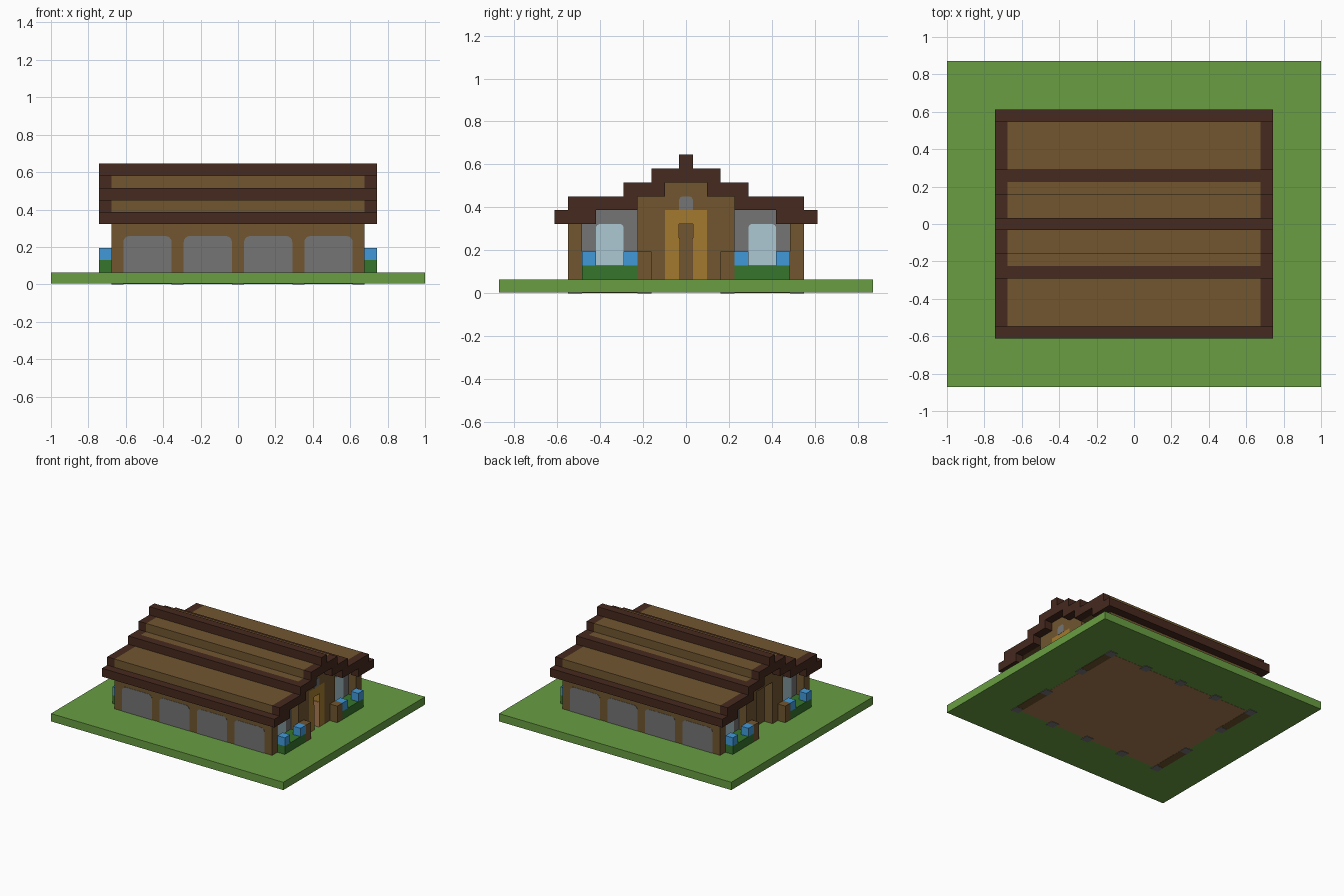
import bpy, bmesh, math

cube = bpy.data.objects.get("Cube")
if cube:
    bpy.data.objects.remove(cube, do_unlink=True)

U = 2 / 31  # size of one building block


def material(name, rgb):
    lin = [(c / 255 / 12.92) if c < 11 else ((c / 255 + 0.055) / 1.055) ** 2.4 for c in rgb]
    m = bpy.data.materials.new(name)
    m.diffuse_color = (*lin, 1)
    m.use_nodes = True
    bsdf = next(n for n in m.node_tree.nodes if n.type == 'BSDF_PRINCIPLED')
    bsdf.inputs["Base Color"].default_value = (*lin, 1)
    bsdf.inputs["Roughness"].default_value = 0.9
    return m


GRASS = material("grass green", (104, 158, 66))
WOOD = material("wood brown", (113, 86, 48))
TRIM = material("dark brown", (70, 41, 30))
STONE = material("stone grey", (117, 117, 117))
GLASS = material("pale glass", (172, 201, 210))
LEAF = material("leaf green", (53, 117, 43))
FLOWER = material("flower blue", (65, 154, 218))
GOLD = material("golden wood", (164, 122, 47))
TAN = material("tan wood", (170, 124, 82))


def finish(name, bm, mat):
    bmesh.ops.recalc_face_normals(bm, faces=bm.faces)
    mesh = bpy.data.meshes.new(name)
    bm.to_mesh(mesh)
    bm.free()
    mesh.materials.append(mat)
    obj = bpy.data.objects.new(name, mesh)
    bpy.context.collection.objects.link(obj)


def box(name, mat, xs, ys, zs):
    """Block spanning three ranges given in block units."""
    bm = bmesh.new()
    bmesh.ops.create_cube(bm, size=1)
    for v in bm.verts:
        for i, r in enumerate((xs, ys, zs)):
            v.co[i] = (sum(r) / 2 + v.co[i] * (r[1] - r[0])) * U
    finish(name, bm, mat)


def span(side, a, b):
    """Range a..b, mirrored when side is negative."""
    return tuple(sorted((side * a, side * b)))


def panel(name, mat, axis, plane, us, zs, radius):
    """Thin plate with rounded top corners, facing along the given axis."""
    pts = [(us[0], zs[0]), (us[1], zs[0])]
    for cx, start in ((us[1] - radius, 0), (us[0] + radius, 90)):
        for step in range(5):
            a = math.radians(start + step * 22.5)
            pts.append((cx + radius * math.cos(a), zs[1] - radius + radius * math.sin(a)))
    bm = bmesh.new()
    half = 0.03
    loops = []
    for d in (plane - half, plane + half):
        loops.append([bm.verts.new([c * U for c in ((d, u, z) if axis == 0 else (u, d, z))])
                      for u, z in pts])
    for ring in loops:
        bm.faces.new(ring)
    for i in range(len(pts)):
        j = (i + 1) % len(pts)
        bm.faces.new((loops[0][i], loops[0][j], loops[1][j], loops[1][i]))
    finish(name, bm, mat)


# Lawn and the floor showing beneath it
box("lawn", GRASS, (-15.5, 15.5), (-13.5, 13.5), (0.06, 1))
box("floor", TAN, (-10, 10), (-8, 8), (0.04, 0.9))

# Main body
box("walls", WOOD, (-9.4, 9.4), (-8.5, 8.5), (0.9, 6))

# Stepped roof boards, whose ends also form the gable
for i, half_width in enumerate((8.5, 3.5, 2.5)):
    box(f"roof_boards_{i}", WOOD, (-10.5, 10.5), (-half_width, half_width), (6 + i, 7 + i))
box("roof_ridge", TRIM, (-11.5, 11.5), (-0.5, 0.5), (9, 10))

for sy in (-1, 1):
    # Long roof beams
    box("eave_beam", TRIM, (-11.5, 11.5), span(sy, 8.5, 9.5), (5, 6))
    box("middle_beam", TRIM, (-11.5, 11.5), span(sy, 3.5, 4.5), (7, 8))
    # Panels along the long walls
    for left in (-9.5, -4.5, 0.5, 5.5):
        panel("wall_panel", STONE, 1, sy * 8.5, (left, left + 4), (1, 4), 0.5)
    # Stone footings below the wall posts
    for x in (-10, -5, 0, 5, 10):
        box("footing", STONE, (x - 0.5, x + 0.5), span(sy, 7.5, 8.5), (0, 0.5))

    for sx in (-1, 1):
        # Stepped bargeboards at the roof ends
        for i, (inner, outer) in enumerate(((6.5, 9.5), (3.5, 8.5), (1.5, 4.5), (0, 2.5))):
            box("bargeboard", TRIM, span(sx, 10.5, 11.5), span(sy, inner, outer), (5 + i, 6 + i))
        # Corner post and recessed end wall with its window
        box("corner_post", WOOD, span(sx, 9.4, 10.5), span(sy, 7.5, 8.5), (1, 6))
        box("end_wall", STONE, span(sx, 9, 9.5), span(sy, 3.5, 7.5), (1, 6))
        panel("end_window", GLASS, 0, sx * 9.5, span(sy, 4.5, 6.5), (2, 5), 0.3)
        # Sill and footing seen from below the end wall
        box("end_sill", WOOD, span(sx, 9.5, 10.5), span(sy, 3.5, 7.5), (0.02, 0.5))
        box("end_footing", STONE, span(sx, 9.5, 10.5), span(sy, 2.5, 3.5), (0, 0.5))
        # Planter with two flowers, and a low post by the entrance
        box("planter_bush", LEAF, span(sx, 9.5, 11.5), span(sy, 3.5, 7.5), (1, 2))
        for y in (3.5, 6.5):
            box("flower", FLOWER, span(sx, 10.5, 11.5), span(sy, y, y + 1), (2, 3))
        box("low_post", WOOD, span(sx, 10.5, 11.5), span(sy, 2.5, 3.5), (1, 3))
        # Projecting piers either side of the recessed end bay
        box("gable_pier", WOOD, span(sx, 9.4, 10.5), span(sy, 1.5, 3.5), (1, 6))

    # Door frame and the jamb lining its opening
    box("door_frame", GOLD, (9.4, 10.5), span(sy, 0.5, 1.5), (1, 6))
    box("door_jamb", TAN, (9.4, 10.48), span(sy, 0.42, 0.5), (1, 4))

# Entrance lintel and gable light
box("door_lintel", GOLD, (9.4, 10.5), (-0.5, 0.5), (5, 6))
panel("gable_light", STONE, 0, 10.5, (-0.5, 0.5), (6, 7), 0.3)
